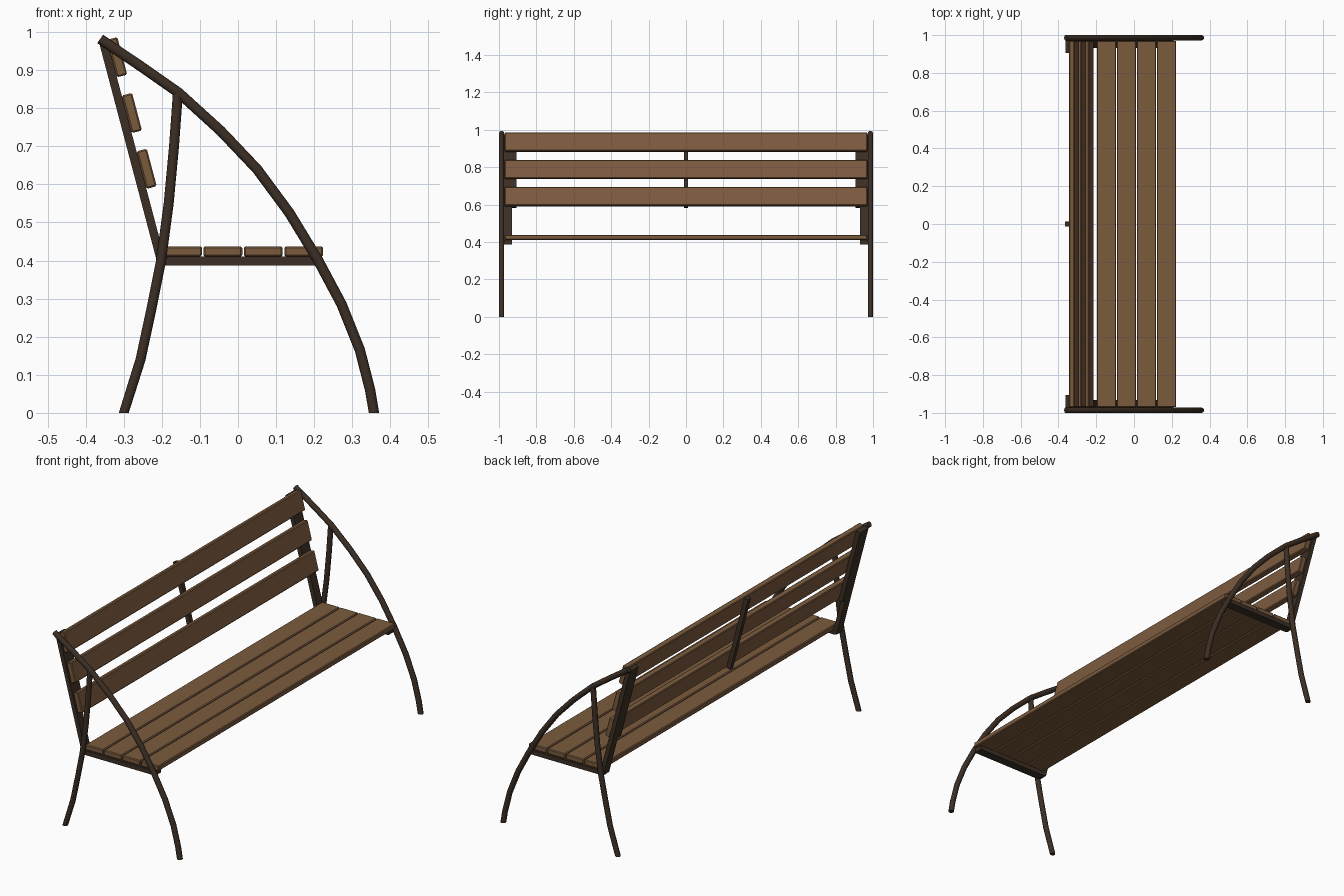
import bpy, bmesh, math
from mathutils import Vector, Matrix

if "Cube" in bpy.data.objects:
    bpy.data.objects.remove(bpy.data.objects["Cube"], do_unlink=True)


def material(name, color):
    m = bpy.data.materials.new(name)
    m.use_nodes = True
    m.diffuse_color = color
    bsdf = next(n for n in m.node_tree.nodes if n.type == 'BSDF_PRINCIPLED')
    bsdf.inputs["Base Color"].default_value = color
    return m


WOOD = material("brown wood", (0.2, 0.105, 0.048, 1))
IRON = material("dark brown iron", (0.045, 0.028, 0.018, 1))


def finish(name, bm, mat):
    bmesh.ops.recalc_face_normals(bm, faces=bm.faces)
    mesh = bpy.data.meshes.new(name)
    bm.to_mesh(mesh)
    bm.free()
    mesh.materials.append(mat)
    obj = bpy.data.objects.new(name, mesh)
    bpy.context.scene.collection.objects.link(obj)
    return obj


def box(name, center, size, mat, tilt=0.0, bevel=0.0):
    bm = bmesh.new()
    place = (Matrix.Translation(center) @ Matrix.Rotation(tilt, 4, 'Y')
             @ Matrix.Diagonal((*size, 1)))
    bmesh.ops.create_cube(bm, size=1, matrix=place)
    if bevel:
        bmesh.ops.bevel(bm, geom=bm.edges[:], offset=bevel, segments=1,
                        affect='EDGES')
    return finish(name, bm, mat)


def tube(name, path, y, radius, sides=12):
    """Round bar following an x-z path; ends on the ground are cut level."""
    bm = bmesh.new()
    pts = [Vector((x, 0, z)) for x, z in path]
    rings = []
    for i, p in enumerate(pts):
        t = (pts[min(i + 1, len(pts) - 1)] - pts[max(i - 1, 0)]).normalized()
        n = Vector((1, 0, 0)) if p.z == 0 else Vector((t.z, 0, -t.x))
        ring = []
        for k in range(sides):
            a = math.tau * (k + 0.5) / sides
            ring.append(bm.verts.new(p + n * radius * math.cos(a)
                                     + Vector((0, y + radius * math.sin(a), 0))))
        rings.append(ring)
    for a, b in zip(rings, rings[1:]):
        for k in range(sides):
            j = (k + 1) % sides
            bm.faces.new((a[k], a[j], b[j], b[k]))
    bm.faces.new(rings[0])
    bm.faces.new(rings[-1])
    obj = finish(name, bm, IRON)
    bpy.ops.object.select_all(action='DESELECT')
    obj.select_set(True)
    bpy.context.view_layer.objects.active = obj
    bpy.ops.object.shade_smooth_by_angle(angle=math.radians(40))


TILT = math.radians(-14.8)
UP = Vector((math.sin(TILT), 0, math.cos(TILT)))
OUT = Vector((math.cos(TILT), 0, -math.sin(TILT)))
LOW_SLAT = Vector((-0.24, 0, 0.641))

# Seat slats
for i in range(4):
    box(f"seat_slat_{i + 1}", (-0.146 + 0.1062 * i, 0, 0.424),
        (0.102, 1.94, 0.027), WOOD, bevel=0.004)

# Backrest slats
for i in range(3):
    box(f"back_slat_{i + 1}", LOW_SLAT + UP * 0.1515 * i,
        (0.028, 1.94, 0.102), WOOD, TILT, 0.004)


def back_bar(name, y, width, low, high):
    """Flat upright lying against the rear of the backrest slats."""
    c = LOW_SLAT - OUT * 0.025 + UP * (low + high) / 2
    c.y = y
    box(name, c, (0.022, width, high - low), IRON, TILT)


back_bar("back_middle_bar", 0, 0.024, -0.052, 0.352)

arch = [(0.357, 0), (0.347, 0.06), (0.32, 0.165), (0.272, 0.285),
        (0.208, 0.405), (0.135, 0.525), (0.05, 0.64), (-0.045, 0.74),
        (-0.155, 0.84), (-0.255, 0.91), (-0.362, 0.982)]
rear = [(-0.3, 0), (-0.256, 0.14), (-0.228, 0.27), (-0.202, 0.4),
        (-0.182, 0.55), (-0.168, 0.7), (-0.158, 0.838)]

# End frames
for side, s in (("left", 1), ("right", -1)):
    tube(f"arched_front_leg_{side}", arch, s * 0.986, 0.014)
    tube(f"rear_leg_{side}", rear, s * 0.986, 0.0135)
    box(f"seat_support_{side}", (0.004, s * 0.954, 0.399),
        (0.412, 0.046, 0.023), IRON)
    back_bar(f"back_support_{side}", s * 0.954, 0.046, -0.25, 0.348)
    back_bar(f"back_support_strip_{side}", s * 0.919, 0.026, -0.052, 0.348)
